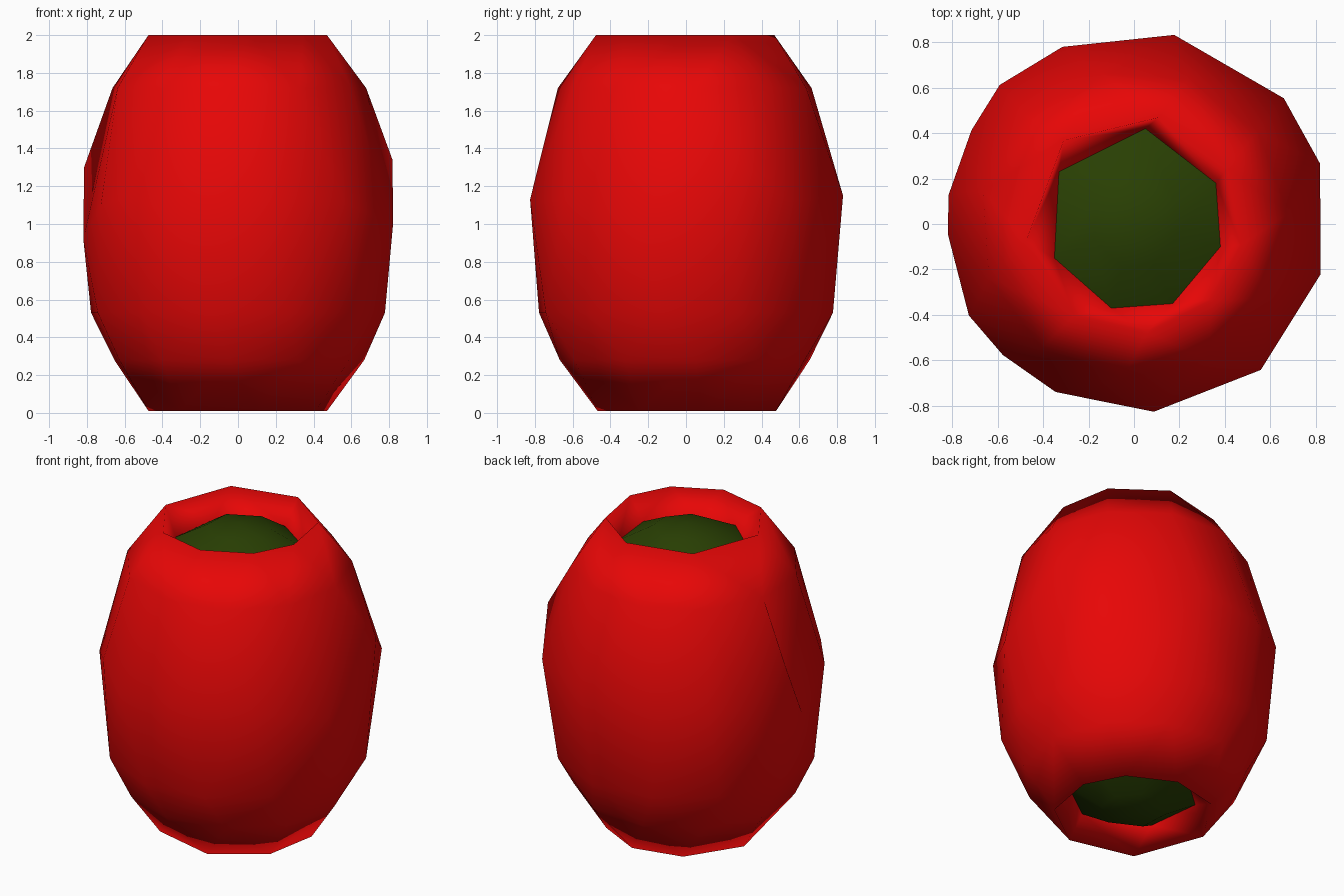
import bpy, bmesh, math

if "Cube" in bpy.data.objects:
    bpy.data.objects.remove(bpy.data.objects["Cube"])

TAU = 2 * math.pi


def material(name, rgb):
    m = bpy.data.materials.new(name)
    m.diffuse_color = (*rgb, 1)
    m.use_nodes = True
    m.node_tree.nodes["Principled BSDF"].inputs["Base Color"].default_value = m.diffuse_color
    return m


def polar(angles, r, z):
    return [(r * math.cos(math.radians(a)), r * math.sin(math.radians(a)), z) for a in angles]


def regular(n, phase, r, z):
    return polar([phase + i * 360 / n for i in range(n)], r, z)


def sort_ring(points):
    return sorted(points, key=lambda p: math.atan2(p[1], p[0]) % TAU)


def stitch(bm, a, b):
    """Triangulated band between two angle-sorted rings of any vertex count."""
    def ang(ring, i):
        v = ring[i % len(ring)].co
        return math.atan2(v.y, v.x) % TAU + TAU * (i // len(ring))
    i = j = 0
    while i < len(a) or j < len(b):
        step_a = j >= len(b) or (i < len(a) and
                                 ang(a, i) + ang(a, i + 1) <= ang(b, j) + ang(b, j + 1))
        va, vb = a[i % len(a)], b[j % len(b)]
        if step_a:
            i += 1
            bm.faces.new((va, a[i % len(a)], vb))
        else:
            j += 1
            bm.faces.new((va, b[j % len(b)], vb))


def build(name, rings, mat, tip=None, flip=False):
    bm = bmesh.new()
    loops = [[bm.verts.new(p) for p in sort_ring(r)] for r in rings]
    for a, b in zip(loops, loops[1:]):
        stitch(bm, a, b)
    if tip:
        t = bm.verts.new(tip)
        last = loops[-1]
        for k, v in enumerate(last):
            bm.faces.new((v, last[(k + 1) % len(last)], t))
    # rings run upward for outward faces, so the lower cap is reversed
    if flip:
        bmesh.ops.reverse_faces(bm, faces=bm.faces[:])
    for f in bm.faces:
        f.smooth = True
    me = bpy.data.meshes.new(name)
    bm.to_mesh(me)
    bm.free()
    me.materials.append(mat)
    ob = bpy.data.objects.new(name, me)
    bpy.context.collection.objects.link(ob)
    return ob


red = material("red flesh", (0.80, 0.002, 0.002))
green = material("dark green", (0.022, 0.05, 0.001))

# Edge of the green centre, seven sided
hole = [(0.05, 0.42, 1.81), (0.36, 0.18, 1.84), (0.38, -0.10, 1.85), (0.17, -0.35, 1.85),
        (-0.10, -0.37, 1.85), (-0.35, -0.15, 1.85), (-0.33, 0.23, 1.83)]
hole_low = [(x, -y, 2 - z) for x, y, z in hole]
rim = [237, 277, 316, 349, 31, 77, 130, 189]

# Uneven waist ring: angle, radius, height
waist = [(78, .85, 1.15), (40, .86, 1.12), (18, .86, 1.34), (-15, .85, 1.0), (-49, .85, 1.12),
         (-84, .83, 1.13), (-115, .815, 1.05), (-135, .815, 1.15), (-151, .83, 1.1),
         (-177, .82, .92), (171, .825, 1.3), (150, .825, 1.1), (134, .85, 1.12), (112, .84, 1.1)]

# Faceted barrel body, turning inward at both ends
build("outer_body", [
    hole_low,
    polar([-a for a in rim], 0.48, 0.01),
    regular(11, 4, 0.67, 0.28),
    regular(12, 20, 0.79, 0.53),
    [polar([a], r, z)[0] for a, r, z in waist],
    regular(11, 4, 0.68, 1.72),
    polar(rim, 0.48, 2.0),
    hole,
], red)

# Domed green centre at each end
for name, edge, low in (("top_core", hole, False), ("bottom_core", hole_low, True)):
    z_mid, z_tip = (0.05, 0.02) if low else (1.95, 1.98)
    inner = [(x * 0.5, y * 0.5, z_mid) for x, y, z in edge]
    build(name, [edge, inner], green, (0, 0, z_tip), low)
